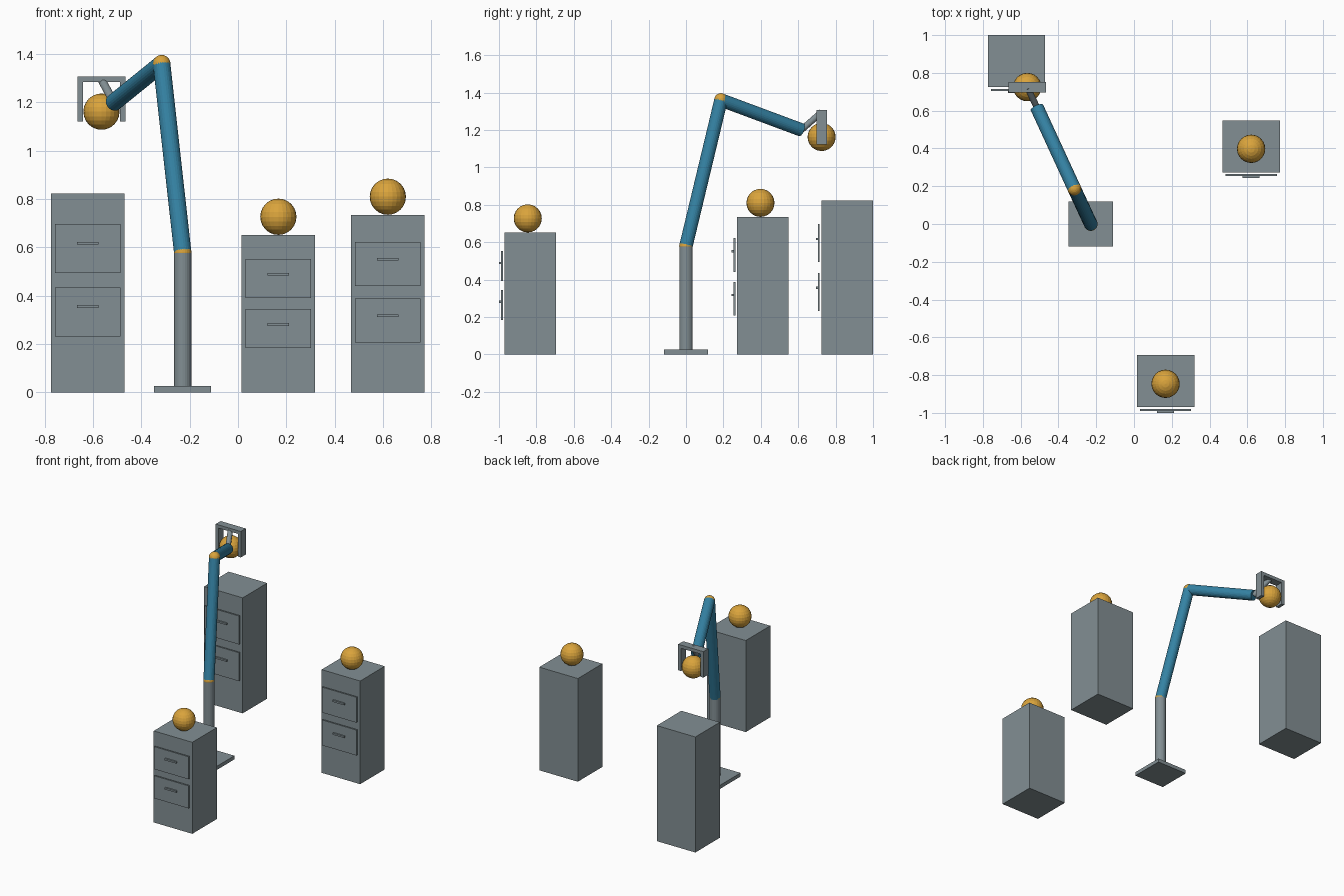
import bpy, bmesh
from mathutils import Vector, Matrix

if "Cube" in bpy.data.objects:
    bpy.data.objects.remove(bpy.data.objects["Cube"])


def material(name, rgb):
    m = bpy.data.materials.new(name)
    m.diffuse_color = (*rgb, 1)
    m.use_nodes = True
    m.node_tree.nodes["Principled BSDF"].inputs["Base Color"].default_value = m.diffuse_color
    return m


GREY = material("slate_grey", (0.225, 0.275, 0.295))
BLUE = material("arm_blue", (0.035, 0.225, 0.37))
GOLD = material("golden_yellow", (0.70, 0.37, 0.045))


def finish(name, bm, mat):
    me = bpy.data.meshes.new(name)
    bm.to_mesh(me)
    bm.free()
    me.materials.append(mat)
    ob = bpy.data.objects.new(name, me)
    bpy.context.collection.objects.link(ob)
    return ob


def box(name, lo, hi, mat):
    lo, hi = Vector(lo), Vector(hi)
    bm = bmesh.new()
    bmesh.ops.create_cube(bm, size=1, matrix=Matrix.Translation((lo + hi) / 2)
                          @ Matrix.Diagonal((*(hi - lo), 1)))
    return finish(name, bm, mat)


def rod(name, a, b, r, mat, sides=24):
    a, b = Vector(a), Vector(b)
    d = b - a
    bm = bmesh.new()
    bmesh.ops.create_cone(bm, cap_ends=True, segments=sides, radius1=r, radius2=r, depth=d.length,
                          matrix=Matrix.Translation((a + b) / 2)
                          @ d.to_track_quat('Z', 'Y').to_matrix().to_4x4())
    return finish(name, bm, mat)


def ball(name, c, r, mat):
    bm = bmesh.new()
    bmesh.ops.create_uvsphere(bm, u_segments=24, v_segments=12, radius=r,
                              matrix=Matrix.Translation(c))
    return finish(name, bm, mat)


BALL_R = 0.075


def cabinet(name, x, front, h):
    """Pedestal with two drawers; drawer layout scales with the height."""
    box(name + "_body", (x - .152, front, 0), (x + .152, front + .276, h), GREY)
    for label, f in (("upper", .723), ("lower", .405)):
        z, hz = f * h, .123 * h
        box(f"{name}_{label}_drawer", (x - .136, front - .019, z - hz),
            (x + .136, front - .009, z + hz), GREY)
        zh = z + .027 * h
        box(f"{name}_{label}_handle", (x - .045, front - .030, zh - .006),
            (x + .045, front - .018, zh + .006), GREY)


# Three drawer cabinets, two carrying a ball
cabinet("tall_cabinet", -.622, .724, .823)
cabinet("short_cabinet", .167, -.970, .652)
cabinet("middle_cabinet", .620, .273, .735)
ball("short_cabinet_ball", (.167, -.846, .652 + BALL_R), BALL_R, GOLD)
ball("middle_cabinet_ball", (.620, .398, .735 + BALL_R), BALL_R, GOLD)

# Robot arm: base, column, two links and their joints
SHOULDER, ELBOW = (-.229, 0, .58), (-.316, .187, 1.36)
WRIST, GRIP = (-.514, .617, 1.20), (-.565, .725, 1.295)
box("base_plate", (-.347, -.118, 0), (-.111, .118, .026), GREY)
rod("column", (-.229, 0, .02), SHOULDER, .036, GREY)
rod("upper_arm", SHOULDER, ELBOW, .036, BLUE)
rod("forearm", ELBOW, WRIST, .036, BLUE)
ball("shoulder_joint", SHOULDER, .0365, GOLD)
ball("elbow_joint", ELBOW, .0365, GOLD)
rod("wrist_rod", WRIST, GRIP, .017, GREY)

# Gripper bracket holding a ball
gx, gy = GRIP[:2]
box("gripper_bar", (gx - .099, gy - .028, 1.284), (gx + .099, gy + .028, 1.307), GREY)
for side, s in (("left", -1), ("right", 1)):
    c = gx + s * .0875
    box(f"{side}_finger", (c - .0115, gy - .028, 1.122), (c + .0115, gy + .028, 1.284), GREY)
ball("held_ball", (gx, gy, 1.162), BALL_R, GOLD)
